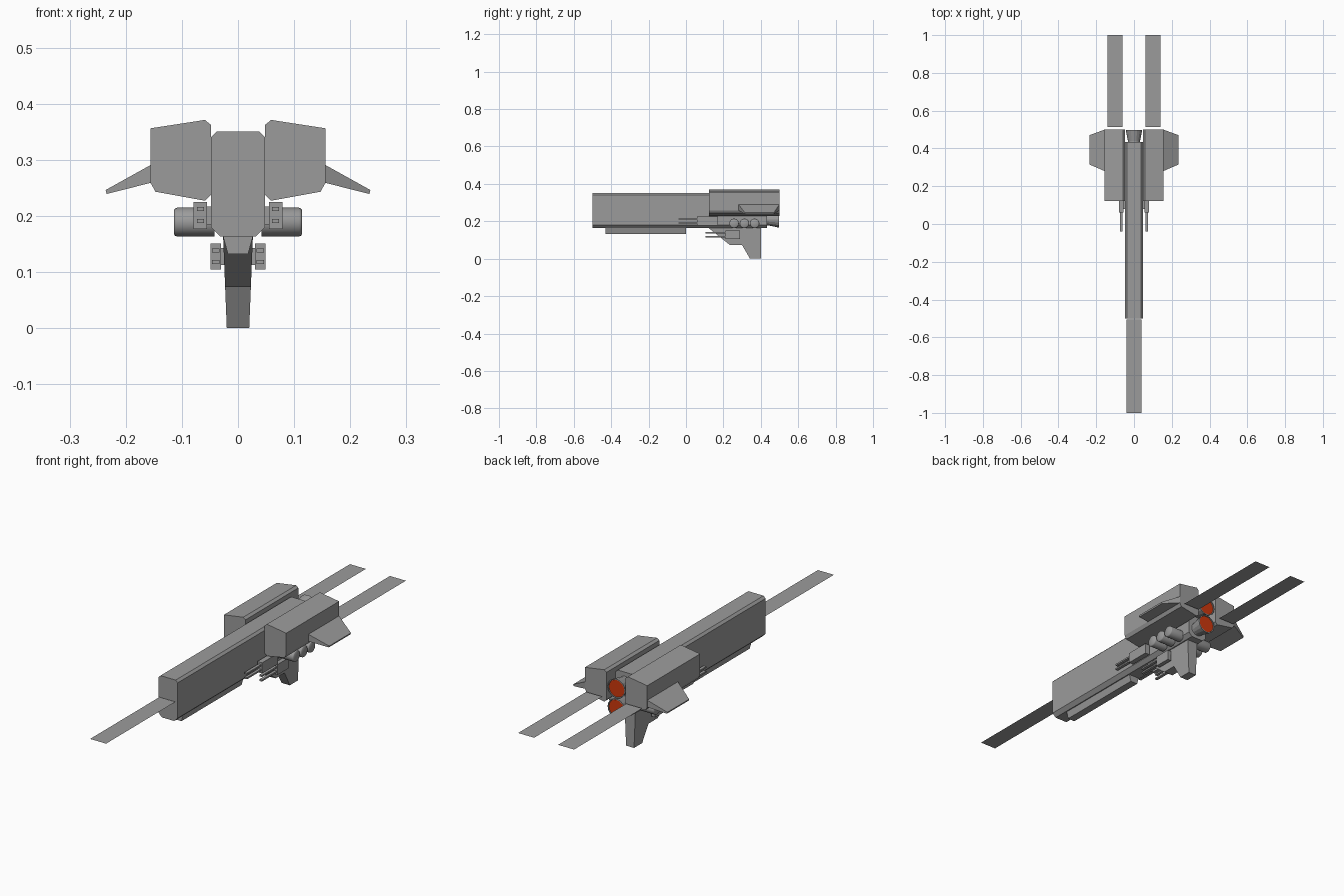
import bpy, bmesh, math
from mathutils import Matrix, Vector

default = bpy.data.objects.get("Cube")
if default:
    bpy.data.objects.remove(default)


def material(name, color):
    m = bpy.data.materials.new(name)
    m.use_nodes = True
    m.diffuse_color = color
    m.node_tree.nodes["Principled BSDF"].inputs["Base Color"].default_value = color
    return m


GREY = material("hull grey", (0.33, 0.33, 0.33, 1))
RED = material("engine glow red", (0.62, 0.04, 0.004, 1))


def finish(name, bm, mat=GREY, mirror=False, smooth=False):
    """Turn a bmesh into an object, optionally mirrored across x."""
    if len(bm.faces) > 1:
        bmesh.ops.recalc_face_normals(bm, faces=bm.faces)
    mesh = bpy.data.meshes.new(name)
    bm.to_mesh(mesh)
    bm.free()
    mesh.materials.append(mat)
    obj = bpy.data.objects.new(name, mesh)
    bpy.context.collection.objects.link(obj)
    if mirror:
        obj.modifiers.new("mirror", "MIRROR")
    if smooth:
        bpy.ops.object.select_all(action="DESELECT")
        obj.select_set(True)
        bpy.context.view_layer.objects.active = obj
        bpy.ops.object.shade_smooth_by_angle(angle=math.radians(40))
    return obj


def loft(name, start, end, **kw):
    """Solid between two matching outlines of 3D points."""
    bm = bmesh.new()
    a = [bm.verts.new(p) for p in start]
    b = [bm.verts.new(p) for p in end]
    bm.faces.new(a)
    bm.faces.new(b)
    for i in range(len(a)):
        j = (i + 1) % len(a)
        bm.faces.new((a[i], a[j], b[j], b[i]))
    return finish(name, bm, **kw)


def prism(name, outline, y0, y1, **kw):
    """Extrude an (x, z) outline along y."""
    return loft(name, [(x, y0, z) for x, z in outline],
                [(x, y1, z) for x, z in outline], **kw)


def box(name, x0, x1, y0, y1, z0, z1, **kw):
    return prism(name, [(x0, z0), (x1, z0), (x1, z1), (x0, z1)], y0, y1, **kw)


def plane(name, x0, x1, y0, y1, z, **kw):
    bm = bmesh.new()
    bm.faces.new([bm.verts.new(p) for p in
                  ((x0, y0, z), (x1, y0, z), (x1, y1, z), (x0, y1, z))])
    return finish(name, bm, **kw)


def turned(name, profile, origin, axis, sides=20, **kw):
    """Revolve (distance along axis, radius) points around an axis."""
    turn = Vector((0, 0, 1)).rotation_difference(Vector(axis)).to_matrix().to_4x4()
    place = Matrix.Translation(origin) @ turn
    bm = bmesh.new()
    rings = []
    for d, r in profile:
        rings.append([bm.verts.new(place @ Vector((r * math.cos(t), r * math.sin(t), d)))
                      for t in (math.tau * k / sides for k in range(sides))])
    for a, b in zip(rings, rings[1:]):
        for i in range(sides):
            j = (i + 1) % sides
            bm.faces.new((a[i], a[j], b[j], b[i]))
    bm.faces.new(rings[0])
    bm.faces.new(rings[-1])
    return finish(name, bm, **kw)


# Long chamfered hull and the keel beneath it
half = [(0.038, 0.35), (0.048, 0.34), (0.048, 0.18), (0.031, 0.163)]
prism("hull", half + [(-x, z) for x, z in reversed(half)], -0.5, 0.434)
prism("keel", [(-0.027, 0.165), (0.027, 0.165), (0.018, 0.132), (-0.018, 0.132)],
      -0.43, 0.0)

# Side pods and drooping winglets
prism("side_pod", [(0.048, 0.362), (0.059, 0.371), (0.156, 0.356), (0.156, 0.259),
                   (0.147, 0.243), (0.059, 0.227), (0.048, 0.238)],
      0.122, 0.5, mirror=True)
loft("winglet",
     [(0.155, 0.28, 0.291), (0.155, 0.5, 0.291), (0.155, 0.5, 0.259), (0.155, 0.28, 0.259)],
     [(0.236, 0.315, 0.246), (0.236, 0.47, 0.246), (0.234, 0.47, 0.239), (0.234, 0.315, 0.239)],
     mirror=True)

# Ventral fin, narrowing downward
fin = [(0.12, 0.165), (0.235, 0.073), (0.3, 0.073), (0.342, 0.0), (0.4, 0.0), (0.4, 0.165)]
loft("ventral_fin", *[[(s * (0.02 + 0.04 * z), y, z) for y, z in fin] for s in (-1, 1)])

# Flat vanes ahead of and behind the hull
plane("front_vane", -0.04, 0.04, -1.0, -0.505, 0.254)
plane("rear_vane", 0.06, 0.14, 0.513, 1.0, 0.254, mirror=True)

# Three round tanks on each side
for i in range(3):
    turned(f"side_tank_{i + 1}",
           [(0, 0.0255), (0.067, 0.0255), (0.07, 0.0245), (0.072, 0.022)],
           (0.042, 0.257 + 0.055 * i, 0.189), (1, 0, 0), mirror=True, smooth=True)


def turret(name, x0, x1, y0, y1, z0, z1, mount_x, muzzle_y):
    """Gun housing with a hull mount and two stacked barrels."""
    box(name + "_housing", x0, x1, y0, y1, z0, z1, mirror=True)
    box(name + "_mount", mount_x, x0, y0 + 0.02, y1 - 0.02, z0 + 0.008, z1 - 0.008, mirror=True)
    mid = (x0 + x1) / 2
    for label, share in (("lower", 0.29), ("upper", 0.73)):
        z = z0 + share * (z1 - z0)
        box(f"{name}_{label}_barrel", mid - 0.0065, mid + 0.0065, muzzle_y, y0,
            z - 0.0035, z + 0.0035, mirror=True)


turret("hull_turret", 0.055, 0.079, 0.06, 0.172, 0.177, 0.225, 0.045, -0.04)
turret("fin_turret", 0.03, 0.049, 0.212, 0.29, 0.104, 0.151, 0.02, 0.105)

# Two stacked engine nozzles with glowing discs
for label, z in (("lower", 0.21), ("upper", 0.3)):
    turned(label + "_nozzle",
           [(0, 0.032), (0.012, 0.032), (0.07, 0.044), (0.07, 0.04), (0.064, 0.039)],
           (0, 0.428, z), (0, 1, 0), sides=16)
    turned(label + "_engine_glow", [(0, 0.0385), (0.003, 0.0385)],
           (0, 0.4925, z), (0, 1, 0), sides=16, mat=RED)
